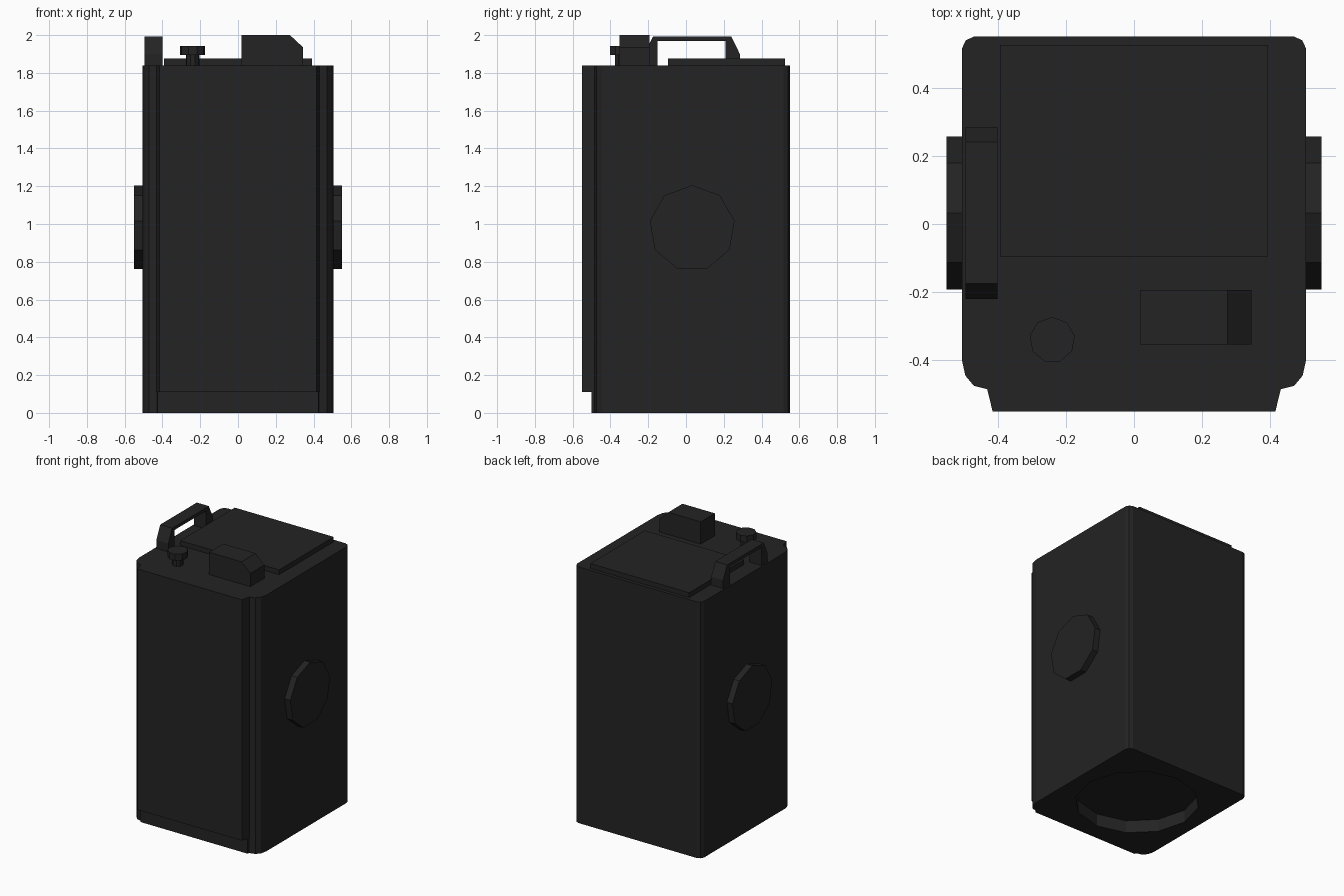
import bpy, bmesh, math
from mathutils import Matrix

cube = bpy.data.objects.get("Cube")
if cube:
    bpy.data.objects.remove(cube, do_unlink=True)

black = bpy.data.materials.new("matte black")
black.use_nodes = True
color = (0.017, 0.017, 0.017, 1)
black.diffuse_color = color
bsdf = black.node_tree.nodes["Principled BSDF"]
bsdf.inputs["Base Color"].default_value = color
bsdf.inputs["Roughness"].default_value = 0.8


def prism(name, outline, start, end, axis="Z"):
    """Extrude a 2D outline along an axis: (x, y) for Z, (x, z) for Y, (y, z) for X."""
    place = {"Z": lambda a, b, c: (a, b, c),
             "Y": lambda a, b, c: (a, c, b),
             "X": lambda a, b, c: (c, a, b)}[axis]
    bm = bmesh.new()
    low = [bm.verts.new(place(a, b, start)) for a, b in outline]
    high = [bm.verts.new(place(a, b, end)) for a, b in outline]
    bm.faces.new(low[::-1])
    bm.faces.new(high)
    n = len(outline)
    for i in range(n):
        j = (i + 1) % n
        bm.faces.new((low[i], low[j], high[j], high[i]))
    bmesh.ops.recalc_face_normals(bm, faces=bm.faces)
    mesh = bpy.data.meshes.new(name)
    bm.to_mesh(mesh)
    bm.free()
    mesh.materials.append(black)
    obj = bpy.data.objects.new(name, mesh)
    bpy.context.collection.objects.link(obj)
    return obj


def polygon(cx, cy, radius, sides):
    """Regular outline with a corner at the top."""
    turn = math.tau / sides
    return [(cx + radius * math.sin(i * turn), cy + radius * math.cos(i * turn))
            for i in range(sides)]


def mirrored(half):
    """Complete an outline by mirroring it across x = 0."""
    return half + [(-x, y) for x, y in reversed(half)]


# Canister body with rounded vertical corners
HEIGHT = 1.84
body = prism("body", mirrored([
    (0.43, -0.485), (0.47, -0.475), (0.495, -0.445), (0.505, -0.40),
    (0.505, 0.515), (0.494, 0.539), (0.47, 0.55)]), 0, HEIGHT)

# Round recess in the underside
cutter = prism("recess_cutter", polygon(0, 0.03, 0.407, 12), -0.1, 0.09)
cutter.hide_render = True
cut = body.modifiers.new("bottom_recess", "BOOLEAN")
cut.operation = "DIFFERENCE"
cut.solver = "EXACT"
cut.object = cutter
bpy.context.view_layer.objects.active = body
bpy.ops.object.modifier_apply(modifier=cut.name)
bpy.data.objects.remove(cutter, do_unlink=True)

# Raised front panel above a shallow kick plate
prism("front_panel", mirrored([(0.415, -0.55), (0.432, -0.48)]), 0.11, HEIGHT)
prism("kick_plate", mirrored([(0.425, -0.50), (0.43, -0.48)]), 0, 0.11)

# Side discs
for name, side in (("left_disc", 1), ("right_disc", -1)):
    prism(name, polygon(0.033, 0.977, 0.228, 9), side * 0.49, side * 0.55, "X")

# Lid plate
prism("lid", mirrored([(0.393, -0.095), (0.393, 0.525)]), HEIGHT - 0.01, 1.875)

# Carry handle
prism("handle", [
    (-0.22, HEIGHT), (-0.22, 1.90), (-0.175, 1.993), (0.24, 1.993),
    (0.285, 1.90), (0.285, HEIGHT), (0.21, HEIGHT), (0.21, 1.97),
    (-0.15, 1.97), (-0.15, HEIGHT)], -0.495, -0.40, "X")

# Spout housing with a sloped end
prism("spout_housing", [
    (0.018, HEIGHT), (0.345, HEIGHT), (0.345, 1.935), (0.275, 2.0),
    (0.018, 2.0)], -0.353, -0.193, "Y")

# Filler knob
prism("knob_stem", polygon(-0.24, -0.34, 0.037, 9), HEIGHT - 0.01, 1.90)
prism("knob_cap", polygon(-0.24, -0.34, 0.067, 9), 1.895, 1.942)
